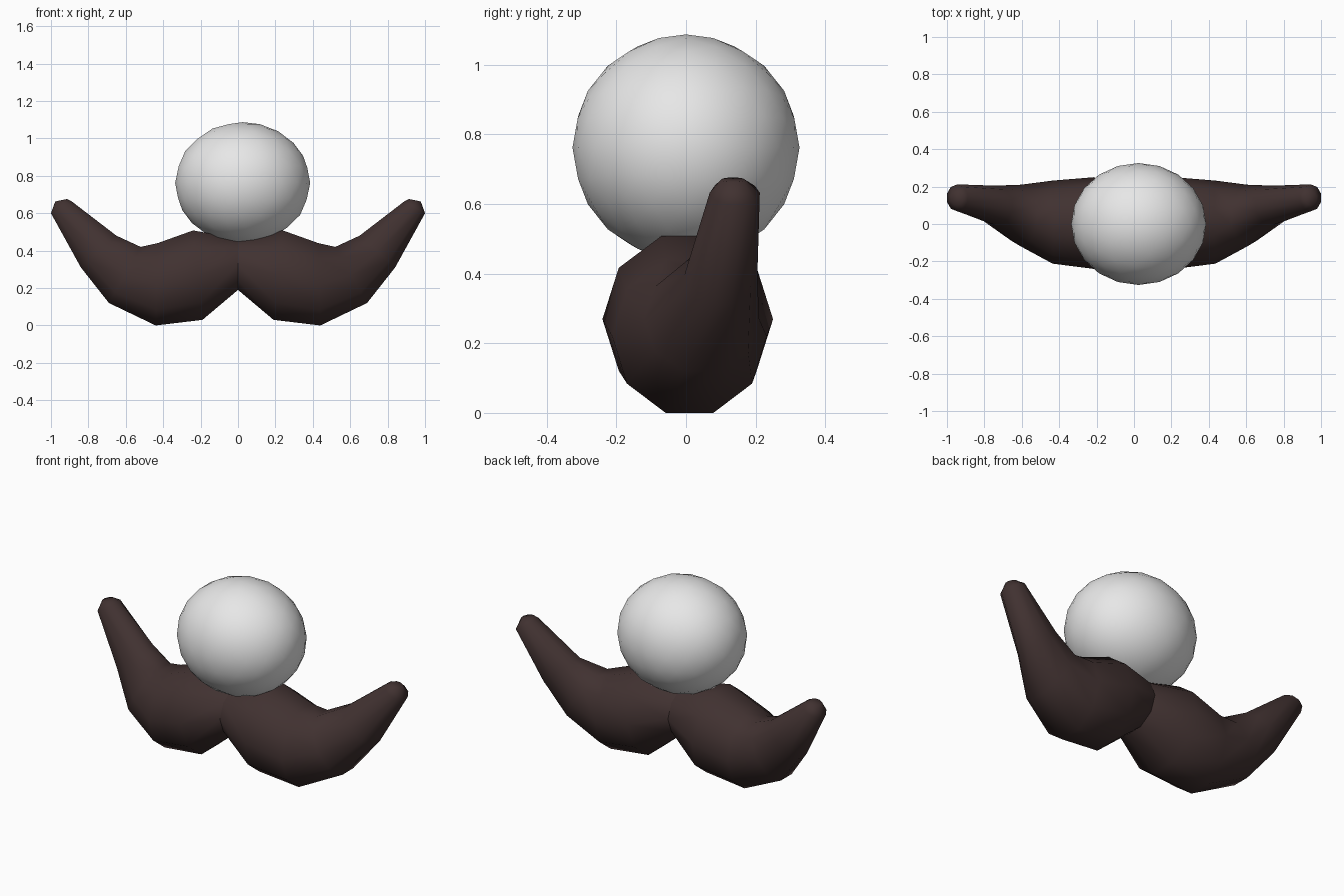
import bpy, bmesh, math
from mathutils import Vector, Matrix

if "Cube" in bpy.data.objects:
    bpy.data.objects.remove(bpy.data.objects["Cube"])


def material(name, rgb):
    m = bpy.data.materials.new(name)
    m.diffuse_color = (*rgb, 1)
    m.use_nodes = True
    m.node_tree.nodes["Principled BSDF"].inputs["Base Color"].default_value = m.diffuse_color
    return m


BROWN = material("dark brown", (0.052, 0.031, 0.030))
PALE = material("pale grey", (0.8, 0.8, 0.8))


def add_object(name, bm, mat):
    mesh = bpy.data.meshes.new(name)
    bm.to_mesh(mesh)
    bm.free()
    mesh.materials.append(mat)
    ob = bpy.data.objects.new(name, mesh)
    bpy.context.collection.objects.link(ob)
    return ob


# Ball: low-poly icosphere, slightly wider than tall
bm = bmesh.new()
bmesh.ops.create_icosphere(
    bm, subdivisions=3, radius=1,
    matrix=Matrix.Translation((0.025, 0, 0.762)) @ Matrix.Diagonal((0.361, 0.326, 0.325, 1)))
for f in bm.faces:
    f.smooth = True
add_object("ball", bm, PALE)

# Curled half: ten-sided rings given by (bottom x, z), (top x, z), y centre, y radius
SIDES = 10
RINGS = [
    ((0.00, 0.19), (0.00, 0.465), 0.00, 0.17),
    ((0.19, 0.03), (0.24, 0.508), 0.005, 0.245),
    ((0.44, 0.00), (0.43, 0.44), 0.01, 0.222),
    ((0.69, 0.12), (0.52, 0.42), 0.045, 0.165),
    ((0.84, 0.31), (0.65, 0.48), 0.10, 0.105),
    ((1.00, 0.60), (0.89, 0.664), 0.14, 0.072),
    ((0.977, 0.663), (0.915, 0.676), 0.135, 0.035),
]
bm = bmesh.new()
loops = []
for low, high, yc, yr in RINGS:
    low, high = Vector((low[0], yc, low[1])), Vector((high[0], yc, high[1]))
    mid, up = (low + high) / 2, (high - low) / 2 / math.sin(math.radians(72))
    loops.append([bm.verts.new(mid + up * math.sin(a) + Vector((0, yr * math.cos(a), 0)))
                  for a in (2 * math.pi * i / SIDES for i in range(SIDES))])
for a, b in zip(loops, loops[1:]):
    for i in range(SIDES):
        j = (i + 1) % SIDES
        bm.faces.new((a[i], a[j], b[j], b[i])).smooth = True
bm.faces.new(loops[-1]).smooth = True   # rounded tip
inner = bm.faces.new(loops[0])          # flat inner end
bmesh.ops.recalc_face_normals(bm, faces=bm.faces)
for e in inner.edges:
    e.smooth = False
curl = add_object("curled_halves", bm, BROWN)

# Mirrored second half
mod = curl.modifiers.new("mirror", "MIRROR")
mod.use_mirror_merge = False
